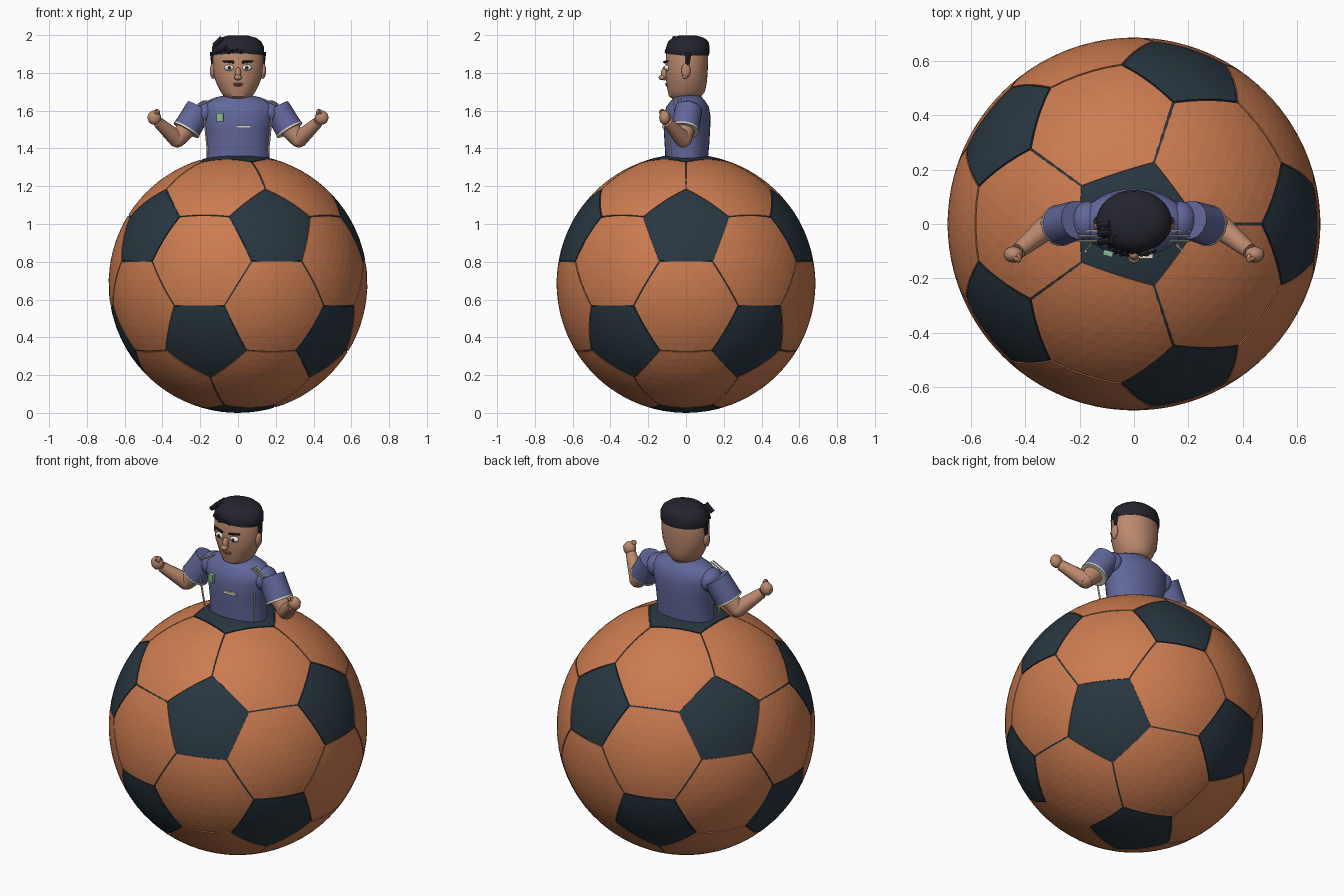
import bpy, bmesh, math
from itertools import combinations, permutations
from mathutils import Vector

if "Cube" in bpy.data.objects:
    bpy.data.objects.remove(bpy.data.objects["Cube"])

def material(name, rgb):
    m = bpy.data.materials.new(name)
    m.diffuse_color = (*rgb, 1)
    m.use_nodes = True
    m.node_tree.nodes["Principled BSDF"].inputs["Base Color"].default_value = m.diffuse_color
    return m

ORANGE = material("orange", (0.60, 0.20, 0.08))
DARK = material("dark_teal", (0.022, 0.038, 0.052))
BLUE = material("jersey_blue", (0.12, 0.135, 0.32))
SKIN = material("skin", (0.50, 0.25, 0.155))
HAIR = material("hair_black", (0.018, 0.018, 0.028))
CREAM = material("cream", (0.75, 0.70, 0.58))
GREEN = material("green", (0.25, 0.5, 0.3))
WHITE = material("white", (0.85, 0.85, 0.82))
LIP = material("lip", (0.30, 0.12, 0.09))

def finish(bm, name, mat, smooth=True):
    bmesh.ops.recalc_face_normals(bm, faces=bm.faces)
    me = bpy.data.meshes.new(name)
    bm.to_mesh(me)
    bm.free()
    me.materials.append(mat)
    ob = bpy.data.objects.new(name, me)
    bpy.context.collection.objects.link(ob)
    if smooth:
        bpy.ops.object.select_all(action='DESELECT')
        ob.select_set(True)
        bpy.context.view_layer.objects.active = ob
        bpy.ops.object.shade_smooth_by_angle(angle=math.radians(40))
    return ob

def loft(name, rings, mat, n=32):
    """Stacked ellipses: (z, x radius, y radius, y centre)."""
    bm = bmesh.new()
    loops = [[bm.verts.new((rx * math.cos(2 * math.pi * i / n),
                            cy + ry * math.sin(2 * math.pi * i / n), z)) for i in range(n)]
             for z, rx, ry, cy in rings]
    for a, b in zip(loops, loops[1:]):
        for i in range(n):
            bm.faces.new((a[i], a[(i + 1) % n], b[(i + 1) % n], b[i]))
    bm.faces.new(loops[0])
    bm.faces.new(loops[-1])
    return finish(bm, name, mat)

def place(ob, a, b):
    a, b = Vector(a), Vector(b)
    ob.location = (a + b) / 2
    ob.rotation_euler = (b - a).to_track_quat('Z', 'Y').to_euler()
    return ob

def tube(name, a, b, r1, r2, mat, n=16):
    bm = bmesh.new()
    bmesh.ops.create_cone(bm, cap_ends=True, segments=n, radius1=r1, radius2=r2,
                          depth=(Vector(b) - Vector(a)).length)
    return place(finish(bm, name, mat), a, b)

def ellipsoid(name, c, size, mat, n=16):
    bm = bmesh.new()
    bmesh.ops.create_uvsphere(bm, u_segments=n, v_segments=n // 2 + 2, radius=1)
    bmesh.ops.scale(bm, vec=size, verts=bm.verts)
    ob = finish(bm, name, mat)
    ob.location = c
    return ob

def box(name, c, size, mat, rot=(0, 0, 0)):
    bm = bmesh.new()
    bmesh.ops.create_cube(bm, size=1)
    bmesh.ops.scale(bm, vec=size, verts=bm.verts)
    ob = finish(bm, name, mat, False)
    ob.location, ob.rotation_euler = c, rot
    return ob

# Ball: panels of a truncated icosahedron over a dark seam sphere
R = 0.685
CENTRE = Vector((0, 0, R))
s5 = math.sqrt(5)
ico = [Vector((0, 0, 1)), Vector((0, 0, -1))]
for k in range(5):
    for z, off in ((1, 0), (-1, 36)):
        t = math.radians(72 * k + off)
        ico.append(Vector((2 * math.cos(t), 2 * math.sin(t), z)) / s5)
near = lambda a, b: 0.4 < a.dot(b) < 0.5
pentagons = [[(2 * v + w) / 3 for w in ico if near(v, w)] for v in ico]
hexagons = [[(2 * a + b) / 3 for a, b in permutations(t, 2)] for t in combinations(ico, 3)
            if all(near(a, b) for a, b in combinations(t, 2))]

def panels(name, polys, mat):
    bm = bmesh.new()
    for pts in polys:
        c = sum(pts, Vector()) / len(pts)
        n = c.normalized()
        u = (pts[0] - c).normalized()
        w = n.cross(u)
        pts = sorted(pts, key=lambda p: math.atan2((p - c).dot(w), (p - c).dot(u)))
        bm.faces.new([bm.verts.new(c + (p - c) * 0.983) for p in pts])
    bmesh.ops.poke(bm, faces=bm.faces[:])
    bmesh.ops.subdivide_edges(bm, edges=bm.edges[:], cuts=4, use_grid_fill=True)
    for v in bm.verts:
        v.co = v.co.normalized() * R
    rim = bmesh.ops.extrude_edge_only(bm, edges=[e for e in bm.edges if e.is_boundary])
    for v in rim["geom"]:
        if isinstance(v, bmesh.types.BMVert):
            v.co *= 0.985
    finish(bm, name, mat, False).location = CENTRE

panels("ball_pentagon_panels", pentagons, DARK)
panels("ball_hexagon_panels", hexagons, ORANGE)
bm = bmesh.new()
bmesh.ops.create_icosphere(bm, subdivisions=5, radius=R * 0.993)
finish(bm, "ball_seams", DARK).location = CENTRE

# Torso, neck and head
loft("jersey_body", [(1.335, .168, .112, .003), (1.42, .166, .118, .005), (1.50, .175, .123, .005),
                     (1.57, .192, .124, .006), (1.62, .198, .113, .008), (1.65, .17, .092, .01),
                     (1.67, .12, .075, .01), (1.68, .075, .065, .01)], BLUE)
tube("neck", (0, .01, 1.60), (0, .01, 1.72), .07, .075, SKIN, 24)
loft("head", [(1.66, .05, .055, -.01), (1.675, .075, .085, -.005), (1.70, .092, .098, .002),
              (1.74, .112, .106, .003), (1.78, .127, .110, .003), (1.83, .134, .112, .004),
              (1.90, .134, .112, .006), (1.95, .118, .1, .008), (1.975, .07, .06, .01)], SKIN)

# Hair cap with swept tufts
loft("hair_cap", [(1.892, .135, .112, .009), (1.90, .139, .114, .009), (1.935, .138, .115, .01),
                  (1.965, .124, .107, .012), (1.985, .098, .085, .012), (1.997, .055, .048, .01)], HAIR)
for i in range(7):
    x = -.112 + i * .021
    tube("hair_tuft", (x + .03, -.035, 1.978), (x, -.108 + .045 * max(0, 2 - i) / 2, 1.905 + .006 * (i % 3)),
         .016, .007, HAIR, 8)
for i in range(3):
    tube("hair_side_tuft", (-.085, -.06 + i * .03, 1.985), (-.128, -.065 + i * .03, 1.945), .014, .012, HAIR, 8)

# Face
ellipsoid("nose", (0, -.115, 1.795), (.017, .018, .035), SKIN)
ellipsoid("nose_tip", (0, -.127, 1.776), (.02, .018, .015), SKIN)
ellipsoid("upper_lip", (0, -.101, 1.742), (.028, .01, .005), LIP)
ellipsoid("lower_lip", (0, -.1, 1.733), (.021, .01, .005), LIP)

# Front details on the jersey
box("chest_badge", (-.095, -.108, 1.565), (.036, .02, .044), GREEN, (0, 0, -.25))
box("chest_bar", (.03, -.118, 1.515), (.08, .016, .014), CREAM)

for s, side in ((-1, "left"), (1, "right")):
    # Eyes, brows, ears and sideburns
    ellipsoid(side + "_eye", (s * .047, -.1, 1.827), (.026, .016, .016), WHITE)
    ellipsoid(side + "_pupil", (s * .046, -.114, 1.827), (.009, .005, .01), HAIR, 12)
    tube(side + "_eyebrow", (s * .022, -.115, 1.857), (s * .08, -.097, 1.862), .007, .005, HAIR, 8)
    ellipsoid(side + "_ear", (s * .135, 0, 1.812), (.014, .024, .038), SKIN)
    ellipsoid(side + "_ear_lobe", (s * .132, -.004, 1.782), (.01, .014, .014), SKIN, 12)
    tube(side + "_sideburn", (s * .132, .012, 1.91), (s * .132, .006, 1.835), .017, .009, HAIR, 8)

    # Sleeve, cuff and jersey trim
    top, cuff = Vector((s * .205, .015, 1.612)), Vector((s * .272, -.005, 1.500))
    ellipsoid(side + "_shoulder", (s * .17, .01, 1.59), (.06, .075, .065), BLUE)
    tube(side + "_sleeve", top, cuff, .072, .075, BLUE, 16)
    d = (cuff - top).normalized()
    tube(side + "_sleeve_cuff", cuff - d * .004, cuff + d * .006, .077, .077, CREAM, 16)
    tube(side + "_side_stripe", (s * .158, -.078, 1.365), (s * .178, -.1, 1.56), .005, .005, CREAM, 8)
    for i in range(3):
        tube(side + "_shoulder_stripe", (s * .13, -.062 + i * .018, 1.663),
             (s * .205, -.062 + i * .018, 1.628), .004, .004, CREAM, 6)

    # Bent arm
    elbow, wrist = Vector((s * .322, -.015, 1.448)), Vector((s * .424, -.098, 1.54))
    tube(side + "_upper_arm", (s * .25, 0, 1.53), elbow, .056, .045, SKIN)
    ellipsoid(side + "_elbow", elbow, (.045, .045, .043), SKIN)
    tube(side + "_forearm", elbow, wrist, .045, .029, SKIN)

    # Fist with curled fingers and thumb
    ellipsoid(side + "_palm", (s * .443, -.112, 1.563), (.036, .03, .038), SKIN)
    for i in range(4):
        ellipsoid(side + "_finger", (s * (.424 + i * .014), -.126 + i * .006, 1.592 - i * .007),
                  (.011, .018, .016), SKIN, 10)
    tube(side + "_thumb", (s * .42, -.118, 1.57), (s * .432, -.128, 1.606), .012, .009, SKIN, 10)
